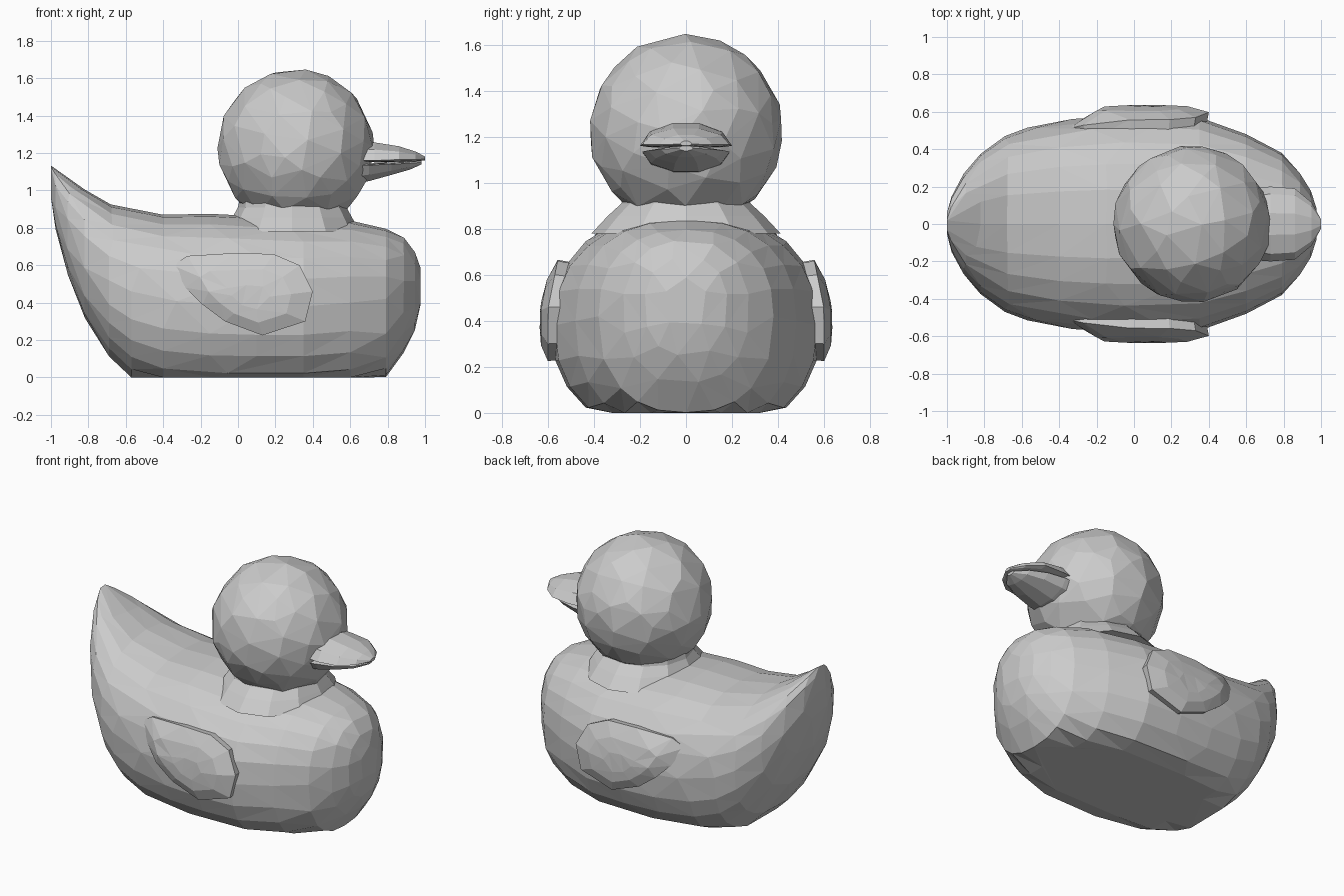
import bpy, bmesh, math
from mathutils import Matrix

if "Cube" in bpy.data.objects:
    bpy.data.objects.remove(bpy.data.objects["Cube"])


def finish(bm, name, ratio=None):
    bmesh.ops.recalc_face_normals(bm, faces=bm.faces)
    if ratio:
        bmesh.ops.triangulate(bm, faces=bm.faces)
    mesh = bpy.data.meshes.new(name)
    bm.to_mesh(mesh)
    bm.free()
    obj = bpy.data.objects.new(name, mesh)
    bpy.context.collection.objects.link(obj)
    if ratio:
        dec = obj.modifiers.new("facets", 'DECIMATE')
        dec.ratio = ratio
    return obj


def skin(rings):
    bm = bmesh.new()
    loops = [[bm.verts.new(p) for p in r] for r in rings]
    n = len(loops[0])
    for a, b in zip(loops, loops[1:]):
        for i in range(n):
            j = (i + 1) % n
            bm.faces.new((a[i], a[j], b[j], b[i]))
    bm.faces.new(loops[0])
    bm.faces.new(loops[-1])
    return bm


def section(x, zb, zt, w, zc, sides, power):
    ring = []
    for i in range(sides):
        a = math.tau * i / sides
        c, s = math.cos(a), math.sin(a)
        y = w * math.copysign(abs(c) ** (2 / power), c)
        h = zt - zc if s > 0 else zc - zb
        z = zc + h * math.copysign(abs(s) ** (2 / power), s)
        ring.append((x, y, max(z, 0.0)))
    return ring


def loft(name, sections, sides, power, ratio=None):
    return finish(skin([section(*s, sides, power) for s in sections]), name, ratio)


# Body: cross-sections from tail to breast (x, bottom, top, half width, widest z)
loft("body", [
    (-1.0, 0.95, 1.135, 0.06, 1.03), (-0.975, 0.79, 1.115, 0.15, 0.93),
    (-0.91, 0.55, 1.07, 0.27, 0.78), (-0.82, 0.32, 1.005, 0.375, 0.64),
    (-0.69, 0.11, 0.93, 0.47, 0.52), (-0.57, -0.01, 0.90, 0.515, 0.46),
    (-0.4, -0.08, 0.87, 0.55, 0.42), (-0.15, -0.1, 0.875, 0.575, 0.39),
    (0.1, -0.1, 0.86, 0.585, 0.38), (0.35, -0.1, 0.845, 0.57, 0.38),
    (0.6, -0.08, 0.84, 0.48, 0.40), (0.79, 0.0, 0.795, 0.38, 0.42),
    (0.885, 0.13, 0.75, 0.275, 0.45), (0.945, 0.25, 0.675, 0.18, 0.47),
    (0.975, 0.37, 0.58, 0.09, 0.48)], 24, 2.35, 0.6)

# Head: faceted ball
bm = bmesh.new()
bmesh.ops.create_icosphere(bm, subdivisions=3, radius=0.42,
                           matrix=Matrix.Translation((0.31, 0, 1.225))
                           @ Matrix.Rotation(0.4, 4, 'X'))
finish(bm, "head", 0.62)

# Neck: flared collar
finish(skin([[(0.29 + rx * math.cos(math.tau * i / 12),
               ry * math.sin(math.tau * i / 12), z) for i in range(12)]
             for rx, ry, z in ((0.36, 0.41, 0.78), (0.32, 0.34, 0.855),
                               (0.29, 0.28, 0.91), (0.28, 0.27, 0.96))]), "neck")

# Beak: two halves with a narrow mouth line
loft("upper_beak", [
    (0.6, 1.155, 1.275, 0.19, 1.16), (0.73, 1.15, 1.262, 0.20, 1.16),
    (0.86, 1.15, 1.24, 0.19, 1.165), (0.95, 1.155, 1.21, 0.115, 1.165),
    (1.0, 1.16, 1.182, 0.025, 1.168)], 10, 1.9)
loft("lower_beak", [
    (0.6, 1.03, 1.145, 0.19, 1.13), (0.7, 1.045, 1.145, 0.19, 1.135),
    (0.82, 1.08, 1.15, 0.165, 1.14), (0.92, 1.11, 1.158, 0.11, 1.145),
    (0.98, 1.138, 1.162, 0.03, 1.15)], 10, 1.9)

# Wings: raised side pads, mirrored across y
outline = [(-0.35, 0.6), (-0.27, 0.65), (-0.02, 0.665), (0.19, 0.66),
           (0.33, 0.6), (0.40, 0.46), (0.36, 0.30), (0.13, 0.225),
           (-0.07, 0.30), (-0.19, 0.39), (-0.28, 0.48)]
cx, cz = 0.07, 0.42


def wing_ring(scale, lift, side, flat=None):
    ring = []
    for x, z in outline:
        px, pz = cx + (x - cx) * scale, cz + (z - cz) * scale
        y = 0.60 + lift - max(0, pz - 0.45) - 0.35 * max(0, -0.18 - px)
        if pz > 0.45:
            y += 0.8 * (pz - 0.45)
        ring.append((px, side * (flat or y), pz))
    return ring


for side, label in ((-1, "right"), (1, "left")):
    finish(skin([wing_ring(0.92, 0, side, 0.45), wing_ring(1, 0, side),
                 wing_ring(0.65, 0.03, side), wing_ring(0.3, 0.035, side)]),
           "wing_" + label, 0.9)
